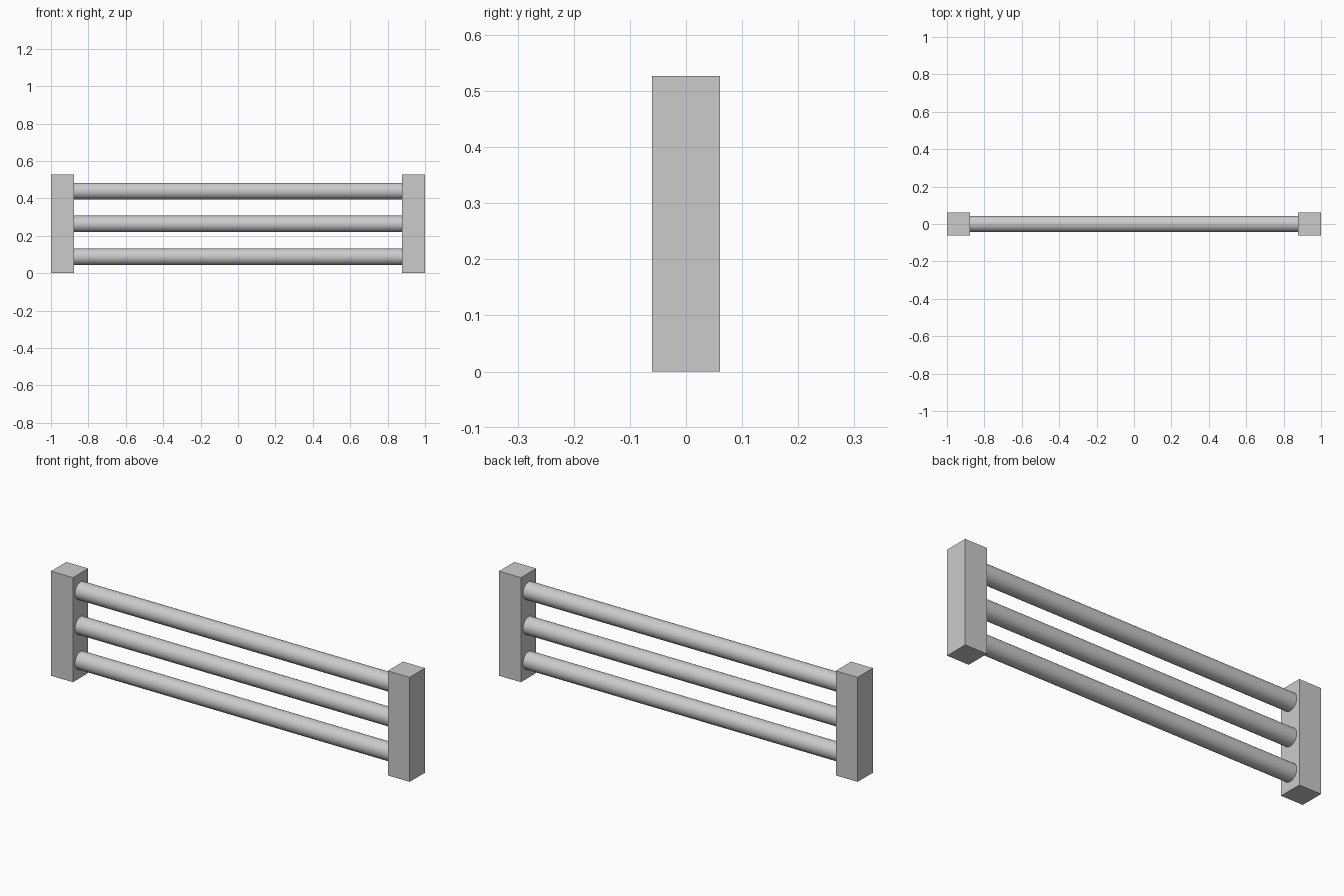
import bpy
import math

cube = bpy.data.objects.get("Cube")
if cube:
    bpy.data.objects.remove(cube, do_unlink=True)

HEIGHT = 0.527      # post height
POST = 0.122        # post width and depth
RADIUS = 0.044      # rail radius
POST_X = 1 - POST / 2

grey = bpy.data.materials.new("light_grey")
grey.use_nodes = True
colour = (0.6, 0.6, 0.6, 1)
grey.diffuse_color = colour
grey.node_tree.nodes["Principled BSDF"].inputs["Base Color"].default_value = colour


def finish(name):
    obj = bpy.context.object
    obj.name = name
    obj.data.materials.append(grey)
    return obj


# Square end posts
for side, sign in (("left", 1), ("right", -1)):
    bpy.ops.mesh.primitive_cube_add(size=1, location=(sign * POST_X, 0, HEIGHT / 2))
    post = finish(side + "_post")
    post.scale = (POST, POST, HEIGHT)
    bpy.ops.object.transform_apply(location=False, rotation=False, scale=True)

# Round rails spanning between the inner post faces
for i, level in enumerate(("lower", "middle", "upper")):
    z = HEIGHT * (2 * i + 1) / 6
    bpy.ops.mesh.primitive_cylinder_add(
        vertices=48, radius=RADIUS, depth=2 * (1 - POST),
        location=(0, 0, z), rotation=(0, math.pi / 2, 0))
    finish(level + "_rail")
    bpy.ops.object.shade_smooth_by_angle(angle=math.radians(40))
